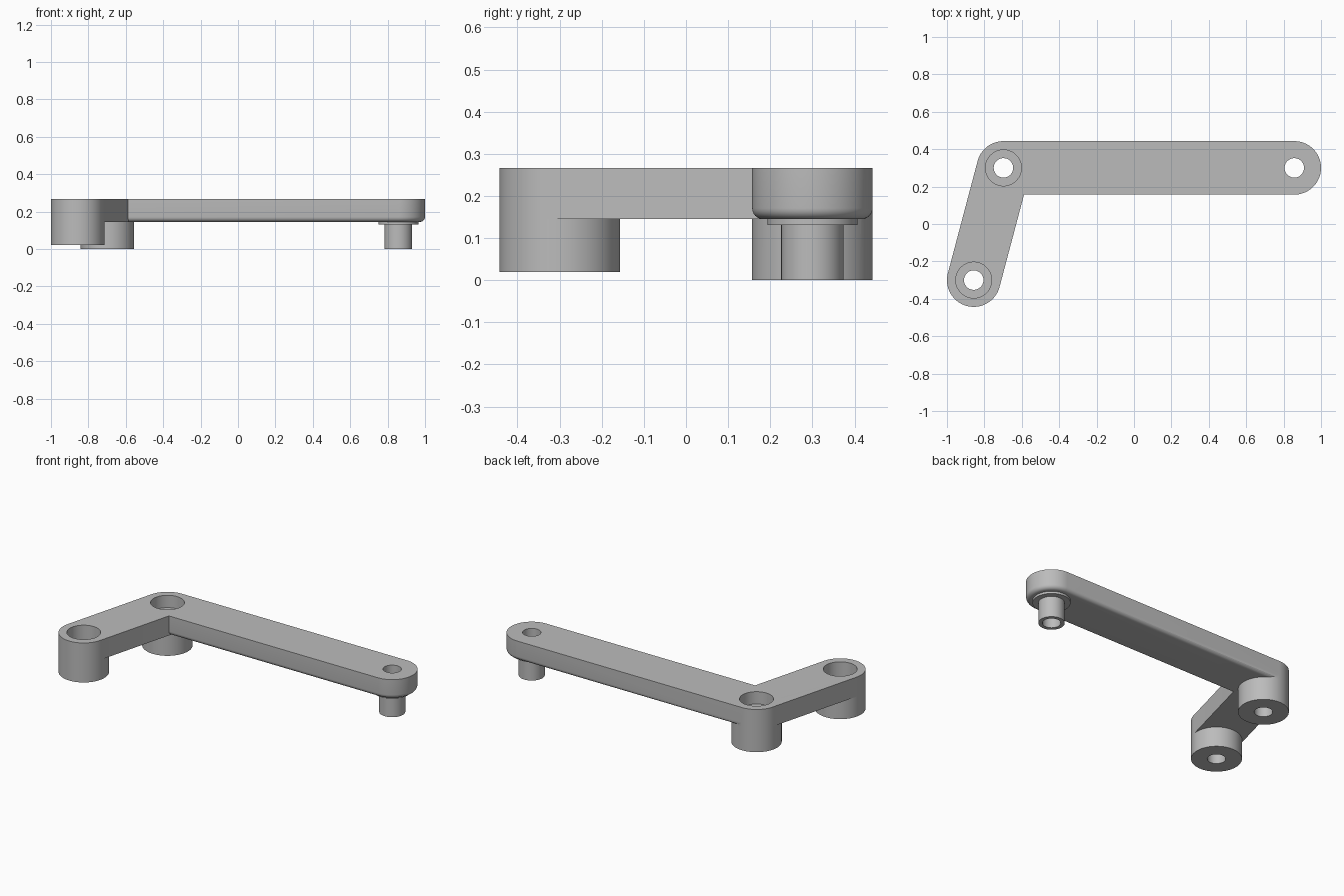
import bpy, bmesh, math

if "Cube" in bpy.data.objects:
    bpy.data.objects.remove(bpy.data.objects["Cube"])

SEG = 96                       # shared segment angles keep curved walls aligned
R = 0.143                      # arm half width and boss radius
TOP, UNDER = 0.267, 0.145      # arm top and underside
END, ELBOW, TIP = (-0.857, -0.30), (-0.698, 0.30), (0.857, 0.30)

grey = bpy.data.materials.new("grey")
grey.diffuse_color = (0.5, 0.5, 0.5, 1)
grey.use_nodes = True
grey.node_tree.nodes["Principled BSDF"].inputs["Base Color"].default_value = grey.diffuse_color


def solid(name, centres, profile):
    """Rounded slot (or cylinder) around the centres, stacked from (radius, z) rings."""
    bm = bmesh.new()
    rings = []
    for r, z in profile:
        ring = []
        for i in range(SEG):
            a = 2 * math.pi * (i + 0.5) / SEG
            c, s = math.cos(a), math.sin(a)
            x, y = max(centres, key=lambda p: p[0] * c + p[1] * s)
            ring.append(bm.verts.new((x + r * c, y + r * s, z)))
        rings.append(ring)
    for lo, hi in zip(rings, rings[1:]):
        for i in range(SEG):
            j = (i + 1) % SEG
            bm.faces.new((lo[i], lo[j], hi[j], hi[i]))
    bm.faces.new(rings[0][::-1])
    bm.faces.new(rings[-1])
    me = bpy.data.meshes.new(name)
    bm.to_mesh(me)
    bm.free()
    me.materials.append(grey)
    ob = bpy.data.objects.new(name, me)
    bpy.context.collection.objects.link(ob)
    return ob


def combine(target, tool, operation):
    mod = target.modifiers.new(operation, 'BOOLEAN')
    mod.operation, mod.solver, mod.object = operation, 'EXACT', tool
    bpy.context.view_layer.objects.active = target
    bpy.ops.object.modifier_apply(modifier=mod.name)
    bpy.data.objects.remove(tool)


# Long arm with a rounded lower edge
F, N = 0.026, 6
edge = []
for k in range(N + 1):
    t = math.pi / 2 * k / N
    edge.append((R - F + F * math.sin(t), UNDER + F - F * math.cos(t)))
bracket = solid("bracket", [ELBOW, TIP], edge + [(R, TOP)])

# Short arm, bosses and stepped hollow pin
parts = [
    solid("short_arm", [END, ELBOW], [(R, UNDER), (R, TOP)]),
    solid("end_boss", [END], [(R, 0.02), (R, TOP)]),
    solid("elbow_boss", [ELBOW], [(R, 0.0), (R, TOP)]),
    solid("pin", [TIP], [(0.074, 0.0), (0.074, 0.131), (0.107, 0.131),
                         (0.107, 0.18)]),
]
for part in parts:
    combine(bracket, part, 'UNION')

# Through holes, and counterbores in the two bosses
for centre, floor in ((END, 0.13), (ELBOW, 0.19), (TIP, None)):
    profile = [(0.052, -0.1)]
    if floor is None:
        profile += [(0.052, 0.4)]
    else:
        profile += [(0.052, floor), (0.096, floor), (0.096, 0.4)]
    combine(bracket, solid("hole_cutter", [centre], profile), 'DIFFERENCE')

# Smooth curved walls, crisp edges
bpy.ops.object.select_all(action='DESELECT')
bracket.select_set(True)
bpy.context.view_layer.objects.active = bracket
bpy.ops.object.shade_smooth_by_angle(angle=math.radians(30))
